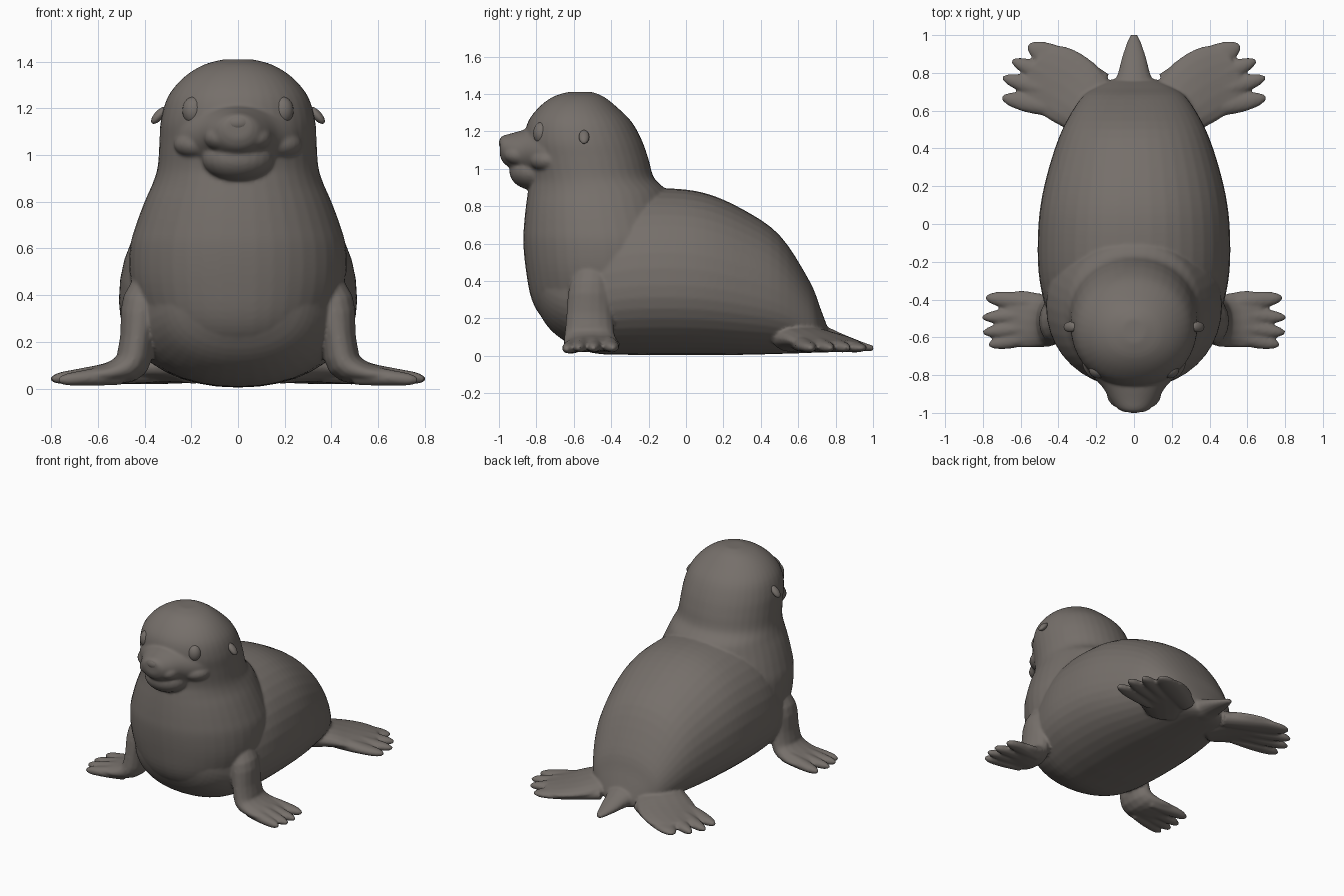
import bpy, bmesh, math
from mathutils import Vector, Matrix

if "Cube" in bpy.data.objects:
    bpy.data.objects.remove(bpy.data.objects["Cube"])

fur = bpy.data.materials.new("grey_brown_fur")
fur.diffuse_color = (0.18, 0.16, 0.145, 1)
fur.use_nodes = True
fur.node_tree.nodes["Principled BSDF"].inputs["Base Color"].default_value = fur.diffuse_color


def dense(rows, k=4):
    """Catmull-Rom rows in between the given ones."""
    out = []
    for i in range(len(rows) - 1):
        quad = [rows[max(i - 1, 0)], rows[i], rows[i + 1], rows[min(i + 2, len(rows) - 1)]]
        for j in range(k):
            t = j / k
            out.append(tuple(.5 * (2 * b + (c - a) * t + (2 * a - 5 * b + 4 * c - d) * t * t
                                   + (3 * b - a - 3 * c + d) * t ** 3) for a, b, c, d in zip(*quad)))
    return out + [rows[-1]]


def loft(bm, rings, n=40, power=2.0, low=1.0):
    """Skin rings given as (centre, half axis a, half axis b); low scales the -b side."""
    loops = []
    e = 2 / power
    for c, a, b in rings:
        loop = []
        for i in range(n):
            t = 2 * math.pi * i / n
            cs, sn = math.cos(t), math.sin(t)
            u = math.copysign(abs(cs) ** e, cs)
            v = math.copysign(abs(sn) ** e, sn) * (low if sn < 0 else 1)
            loop.append(bm.verts.new(Vector(c) + Vector(a) * u + Vector(b) * v))
        loops.append(loop)
    for p, q in zip(loops, loops[1:]):
        for i in range(n):
            j = (i + 1) % n
            bm.faces.new((p[i], p[j], q[j], q[i]))
    bm.faces.new(loops[0])
    bm.faces.new(loops[-1])


def lengthways(bm, table, power=2.0, low=1.0):
    """Loft along y from rows (y, bottom, top, half width)."""
    rings = []
    for y, b, t, w in dense(table):
        up = (t - b) / (1 + low)
        rings.append(((0, y, t - up), (w, 0, 0), (0, 0, up)))
    loft(bm, rings, power=power, low=low)


def limb(bm, pts, side=None, flip=1):
    """Tube along pts (x, y, z, half width, half thickness)."""
    pts = [(p[0] * flip, *p[1:]) for p in dense(pts, 3)]
    rings = []
    for i, p in enumerate(pts):
        t = Vector(pts[min(i + 1, len(pts) - 1)][:3]) - Vector(pts[max(i - 1, 0)][:3])
        t.normalize()
        s = Vector(side) if side else Vector((0, 0, 1)).cross(t).normalized()
        rings.append((p[:3], s * p[3], s.cross(t).normalized() * p[4]))
    loft(bm, rings, 16)


def finger(bm, root, tip, w, flip):
    a, b = Vector(root), Vector(tip)
    prof = [(0, .8, .045), (.35, 1, .04), (.65, 1, .032), (.88, .7, .025), (1, .25, .01)]
    limb(bm, [(*a.lerp(b, f), w * k, h) for f, k, h in prof], flip=flip)


def ball(bm, c, r, rot=(0, 0, 0)):
    m = Matrix.Translation(c)
    for ang, ax in zip(rot, 'XYZ'):
        m = m @ Matrix.Rotation(math.radians(ang), 4, ax)
    bmesh.ops.create_uvsphere(bm, u_segments=24, v_segments=14, radius=1,
                              matrix=m @ Matrix.Diagonal((*r, 1)))


def finish(name, bm, voxel=0, smooth=0, mirror=False):
    bmesh.ops.recalc_face_normals(bm, faces=bm.faces)
    for f in bm.faces:
        f.smooth = True
    me = bpy.data.meshes.new(name)
    bm.to_mesh(me)
    bm.free()
    me.materials.append(fur)
    ob = bpy.data.objects.new(name, me)
    bpy.context.collection.objects.link(ob)
    if voxel:
        m = ob.modifiers.new("Blend", 'REMESH')
        m.mode, m.voxel_size, m.use_smooth_shade = 'VOXEL', voxel, True
        m = ob.modifiers.new("Soften", 'SMOOTH')
        m.factor, m.iterations = 0.5, smooth
    if mirror:
        m = ob.modifiers.new("Mirror", 'MIRROR')
        m.use_mirror_merge = False


# Torso
bm = bmesh.new()
lengthways(bm, [(.765, .03, .13, .12), (.72, .02, .25, .21), (.66, .015, .4, .285),
                (.5, .01, .645, .38), (.3, .005, .785, .45), (.1, .005, .87, .495),
                (-.1, .005, .895, .51), (-.3, .005, .88, .5), (-.5, .015, .8, .45),
                (-.65, .08, .72, .37), (-.75, .17, .68, .28), (-.83, .32, .65, .13)], 2.15, .72)
# Chest, neck and head, rows (height, front, back, half width)
head = [(.12, -.66, .1, .3), (.2, -.765, .1, .38), (.3, -.825, .02, .42),
        (.45, -.855, 0, .46), (.6, -.87, 0, .463), (.7, -.866, -.03, .437), (.8, -.856, -.07, .4),
        (.88, -.845, -.1, .365), (.95, -.835, -.17, .344), (1.05, -.85, -.2, .337),
        (1.15, -.865, -.235, .33), (1.25, -.845, -.29, .3), (1.33, -.785, -.37, .235),
        (1.385, -.71, -.44, .15), (1.41, -.63, -.5, .06)]
loft(bm, [((0, (f + b) / 2, z), (w, 0, 0), (0, (b - f) / 2, 0)) for z, f, b, w in dense(head)],
     power=2.08)
# Muzzle, whisker pads and chin
lengthways(bm, [(-.6, .9, 1.24, .31), (-.76, .93, 1.235, .255), (-.86, .97, 1.21, .17),
                (-.93, 1.0, 1.19, .125), (-.975, 1.03, 1.178, .09), (-.995, 1.07, 1.165, .055)])
for s in (-1, 1):
    ball(bm, (s * .065, -.87, 1.075), (.08, .105, .062), (0, 0, s * 15))
    ball(bm, (s * .18, -.745, 1.045), (.1, .085, .06), (0, 0, s * 35))
ball(bm, (0, -.81, .985), (.155, .135, .1))

# Tail
limb(bm, [(0, .6, .1, .15, .08), (0, .74, .085, .11, .07), (0, .8, .075, .085, .055),
          (0, .88, .06, .065, .037), (0, .96, .045, .038, .022), (0, 1.003, .04, .018, .014)])

for s in (-1, 1):
    # Front flippers: arm bending outward into a webbed paw with fingers
    limb(bm, [(.34, -.49, .5, .08, .06), (.405, -.51, .37, .115, .09), (.43, -.515, .22, .125, .075),
              (.455, -.515, .11, .135, .075), (.53, -.508, .07, .148, .052),
              (.61, -.502, .06, .152, .038), (.67, -.5, .055, .13, .025)], (0, 1, 0), s)
    for root, tip, w in (((.5, -.42, .07), (.785, -.39, .04), .044),
                         ((.5, -.48, .07), (.803, -.495, .04), .039),
                         ((.5, -.54, .07), (.8, -.575, .04), .039),
                         ((.5, -.59, .06), (.77, -.64, .035), .04)):
        finger(bm, root, tip, w, s)
    # Hind flippers: fanned paw with fingers
    limb(bm, [(.18, .55, .1, .14, .08), (.27, .65, .09, .18, .065), (.36, .725, .075, .195, .05),
              (.46, .78, .062, .185, .036), (.54, .82, .055, .135, .025)], flip=s)
    for root, tip, w in (((.16, .74, .07), (.56, .945, .04), .075),
                         ((.34, .74, .07), (.645, .865, .04), .047),
                         ((.36, .68, .07), (.695, .775, .04), .046),
                         ((.36, .6, .07), (.7, .67, .04), .05)):
        finger(bm, root, tip, w, s)
finish("body_with_flippers", bm, .009, 6)

# Eyes
bm = bmesh.new()
ball(bm, (.19, -.772, 1.19), (.048, .045, .06))
finish("eye", bm, mirror=True)

# Ears
bm = bmesh.new()
ball(bm, (.338, -.545, 1.17), (.02, .028, .046), (0, -42, 0))
finish("ear", bm, mirror=True)

# Nose
bm = bmesh.new()
ball(bm, (0, -.97, 1.14), (.058, .03, .036), (-15, 0, 0))
finish("nose", bm)
